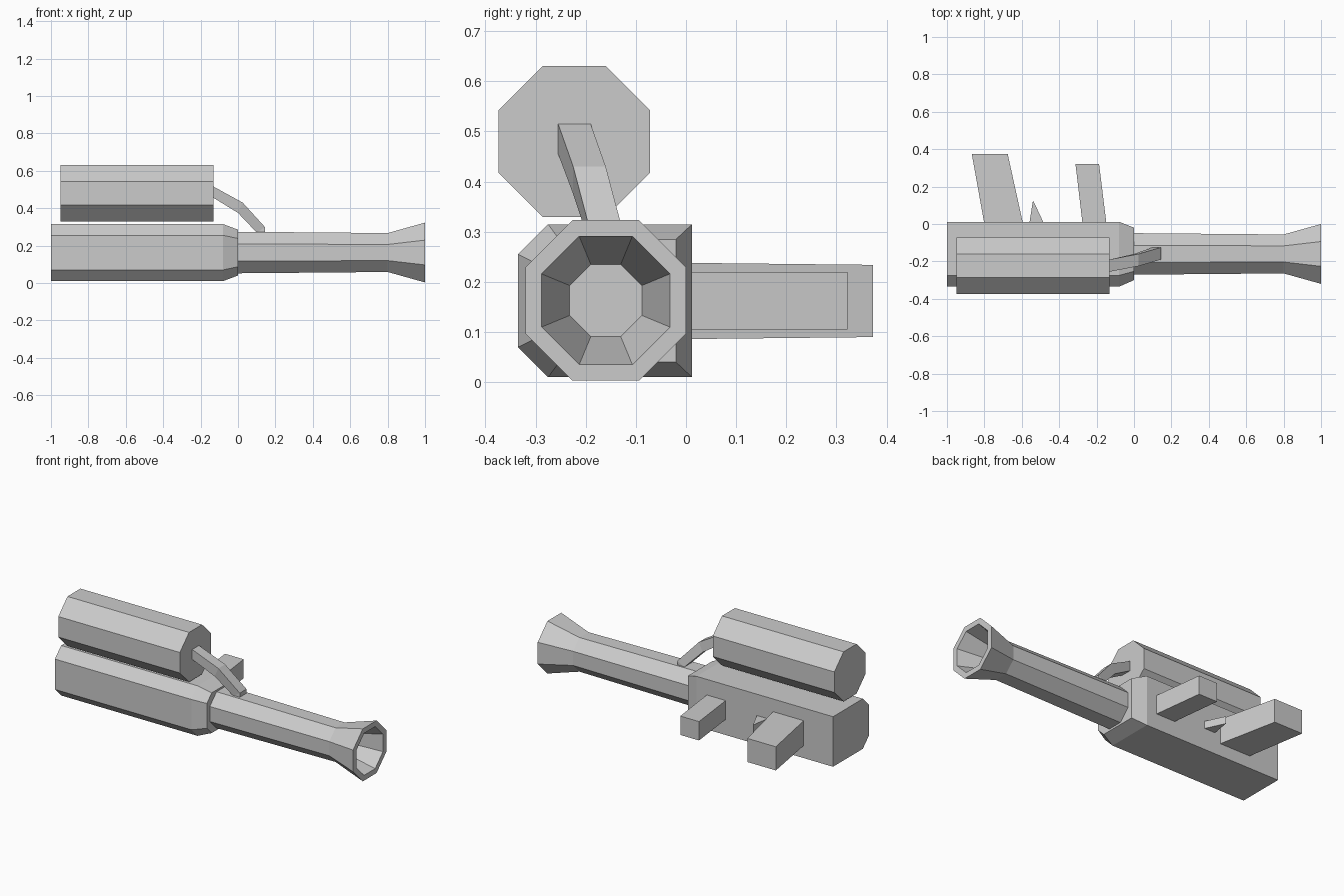
import bpy, bmesh, math

old = bpy.data.objects.get("Cube")
if old:
    bpy.data.objects.remove(old, do_unlink=True)

grey = bpy.data.materials.new("plain grey")
grey.use_nodes = True
grey.diffuse_color = (0.6, 0.6, 0.6, 1)
grey.node_tree.nodes["Principled BSDF"].inputs["Base Color"].default_value = (0.6, 0.6, 0.6, 1)


def loft(name, sections):
    """Skin a row of equal-count cross-sections and cap both ends."""
    bm = bmesh.new()
    rings = [[bm.verts.new(p) for p in s] for s in sections]
    n = len(rings[0])
    for a, b in zip(rings, rings[1:]):
        for i in range(n):
            j = (i + 1) % n
            bm.faces.new((a[i], a[j], b[j], b[i]))
    bm.faces.new(rings[0])
    bm.faces.new(rings[-1])
    bmesh.ops.recalc_face_normals(bm, faces=bm.faces)
    mesh = bpy.data.meshes.new(name)
    bm.to_mesh(mesh)
    bm.free()
    mesh.materials.append(grey)
    obj = bpy.data.objects.new(name, mesh)
    bpy.context.collection.objects.link(obj)
    return obj


def octagon(x, y, z, apothem):
    r = apothem / math.cos(math.pi / 8)
    angles = [(i + 0.5) * math.pi / 4 for i in range(8)]
    return [(x, y + r * math.cos(a), z + r * math.sin(a)) for a in angles]


def housing(x, back, front, low, high, cut):
    """Box section with the two front corners cut off."""
    return [(x, back, low), (x, back, high), (x, front + cut, high),
            (x, front, high - cut), (x, front, low + cut), (x, front + cut, low)]


def rect(y, x0, x1, z0, z1):
    return [(x0, y, z0), (x1, y, z0), (x1, y, z1), (x0, y, z1)]


# Main housing with a tapered nose
loft("body", [housing(-1, 0.012, -0.335, 0.01, 0.315, 0.06),
              housing(-0.08, 0.012, -0.335, 0.01, 0.315, 0.06),
              housing(0, -0.02, -0.30, 0.04, 0.285, 0.047)])

# Barrel flaring to a hollow muzzle
barrel = [(0, 0.111), (0.8, 0.104), (1, 0.16), (1, 0.128), (0.8, 0.072)]
loft("barrel", [octagon(x, -0.16, 0.163, r) for x, r in barrel])

# Fuel tank above the housing
loft("tank", [octagon(x, -0.223, 0.48, 0.151) for x in (-0.95, -0.13)])

# Bent feed pipe: upper point, lower point, front y of each section
pipe = [((-0.13, 0.515), (-0.13, 0.455), -0.255),
        ((0.025, 0.43), (0.0, 0.375), -0.225),
        ((0.145, 0.298), (0.10, 0.27), -0.19),
        ((0.145, 0.26), (0.10, 0.26), -0.19)]
loft("feed_pipe", [[(t[0], y, t[1]), (t[0], y + 0.065, t[1]),
                    (b[0], y + 0.065, b[1]), (b[0], y, b[1])] for t, b, y in pipe])

# Two slanted handles and the trigger
loft("rear_grip", [rect(0.0, -0.80, -0.593, 0.086, 0.238),
                   rect(0.373, -0.867, -0.675, 0.09, 0.234)])
loft("front_grip", [rect(0.0, -0.275, -0.147, 0.105, 0.22),
                    rect(0.322, -0.313, -0.187, 0.105, 0.22)])
trigger = [(-0.56, 0.0), (-0.48, 0.0), (-0.54, 0.127)]
loft("trigger", [[(x, y, z) for x, y in trigger] for z in (0.14, 0.185)])
